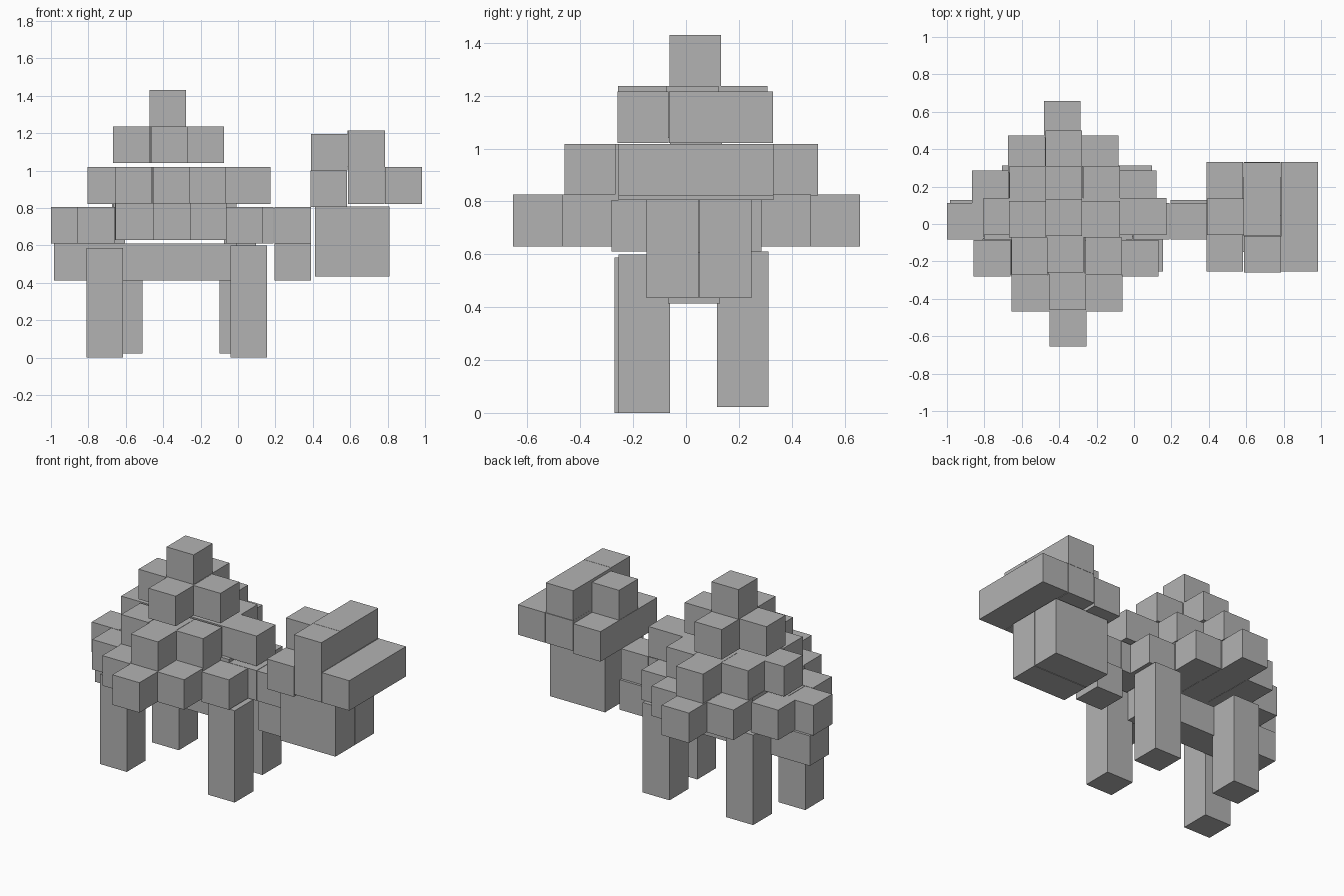
import bpy
import bmesh
from mathutils import Matrix, Vector

old = bpy.data.objects.get("Cube")
if old:
    bpy.data.objects.remove(old, do_unlink=True)

GREY = (0.45, 0.45, 0.45, 1.0)
mat = bpy.data.materials.new("plain_grey")
mat.use_nodes = True
mat.diffuse_color = GREY
mat.node_tree.nodes["Principled BSDF"].inputs["Base Color"].default_value = GREY

SIDE = 0.196  # edge of one block


def build(name, boxes):
    """Make one object from (centre, size) boxes."""
    bm = bmesh.new()
    for centre, size in boxes:
        place = Matrix.Translation(centre) @ Matrix.Diagonal(Vector(size).to_4d())
        bmesh.ops.create_cube(bm, size=1, matrix=place)
    mesh = bpy.data.meshes.new(name)
    bm.to_mesh(mesh)
    bm.free()
    mesh.materials.append(mat)
    obj = bpy.data.objects.new(name, mesh)
    bpy.context.collection.objects.link(obj)


def block(x, y, z):
    """One block, z is its underside."""
    return (x, y, z + SIDE / 2), (SIDE, SIDE, SIDE)


def span(x0, x1, y0, y1, z0, z1):
    """A box given by its limits."""
    return (((x0 + x1) / 2, (y0 + y1) / 2, (z0 + z1) / 2),
            (x1 - x0, y1 - y0, z1 - z0))


def diamond(radius, x, y, z, pitch, skew=0.0, edge_drop=0.0):
    """Stepped diamond of blocks, rows drifting slightly with y."""
    boxes = []
    for j in range(-radius, radius + 1):
        reach = radius - abs(j)
        for i in range(-reach, reach + 1):
            drop = edge_drop if abs(i) > 1 else 0
            boxes.append(block(x + i * SIDE * 1.01 - j * skew, y + j * pitch, z - drop))
    return boxes


# Stepped shell, widest tier first; its middle row is a little further forward
wide = [b for b in diamond(3, -0.368, 0.002, 0.63, 0.186, 0.005, 0.02)
        if abs(b[0][1]) > 0.1]
wide += [block(-0.305 + i * 0.199, 0.015, 0.61 if abs(i) > 1 else 0.63)
         for i in range(-3, 4)]
build("shell_wide_tier", wide)

middle = [b for b in diamond(2, -0.365, 0.02, 0.822, 0.191, 0.005)
          if abs(b[0][1] - 0.02) > 0.1]
middle += [block(-0.315 + i * SIDE, 0.04, 0.822) for i in range(-2, 3)]
build("shell_middle_tier", middle)
build("shell_upper_tier", diamond(1, -0.372, 0.025, 1.04, 0.185, 0.004))
build("shell_peak", [block(-0.375, 0.035, 1.234)])

# Belly row and lower neck
build("belly", [block(-0.887 + i * SIDE, 0.03, 0.413) for i in range(5)])
build("lower_neck", [block(0.293, 0.03, 0.413)])

# Legs
build("front_right_leg", [span(-0.81, -0.615, -0.27, -0.075, 0, 0.587)])
build("front_left_leg", [span(-0.04, 0.155, -0.255, -0.06, 0, 0.6)])
build("back_right_leg", [span(-0.705, -0.51, 0.117, 0.313, 0.022, 0.61)])
build("back_left_leg", [span(-0.1, 0.095, 0.117, 0.313, 0.022, 0.61)])

# Head: two slabs side by side, a flat brow and a raised crown
build("head", [span(0.412, 0.81, y, y + 0.197, 0.435, 0.808) for y in (-0.15, 0.051)])
build("brow", [block(0.485 + i * 0.2, 0.038 + j * 0.195, 0.805 if i == 0 else 0.822)
               for i in range(3) for j in (-1, 0, 1)])
build("crown", [block(0.487, 0.038, 1.0),
                span(0.587, 0.785, -0.26, -0.066, 1.02, 1.215),
                span(0.585, 0.783, -0.064, 0.33, 1.02, 1.215)])
